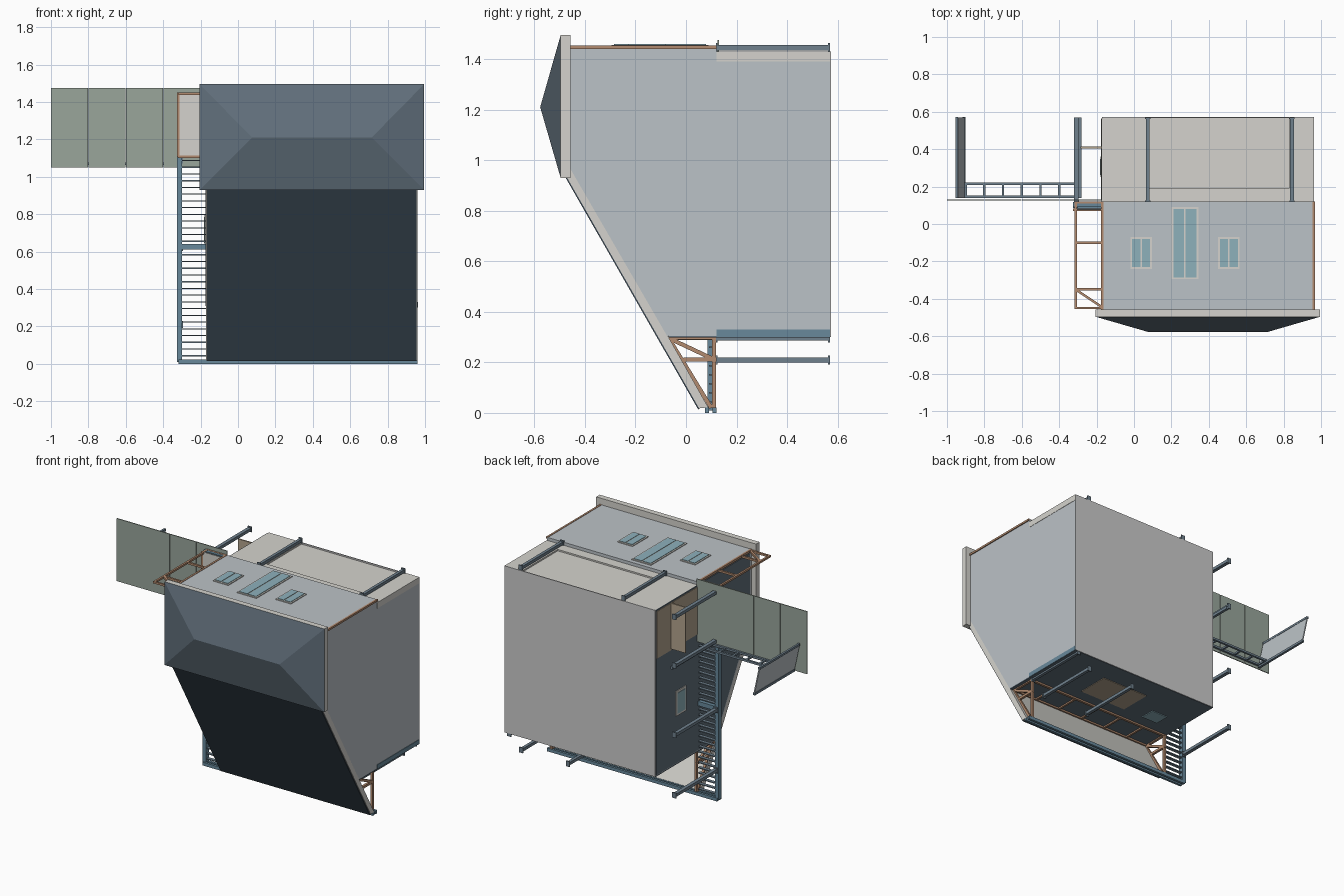
import bpy, bmesh
from mathutils import Vector

if "Cube" in bpy.data.objects:
    bpy.data.objects.remove(bpy.data.objects["Cube"])


def mat(name, r, g, b):
    m = bpy.data.materials.new(name)
    m.diffuse_color = (r, g, b, 1)
    m.use_nodes = True
    m.node_tree.nodes["Principled BSDF"].inputs["Base Color"].default_value = m.diffuse_color
    return m


PALE = mat("pale_trim", .66, .65, .61)
GREY = mat("light_wall", .50, .54, .57)
DARK = mat("dark_cladding", .05, .075, .10)
SLATE = mat("slate", .12, .16, .20)
TEAL = mat("teal_steel", .14, .25, .33)
STEEL = mat("grey_steel", .16, .22, .27)
GLASS = mat("window_glass", .27, .44, .50)
GREEN = mat("green_glass", .32, .38, .33)
BROWN = mat("copper_tube", .45, .26, .16)
WOOD = mat("timber", .45, .37, .27)


def make(name, verts, faces, m):
    me = bpy.data.meshes.new(name)
    me.from_pydata([tuple(v) for v in verts], [], faces)
    bm = bmesh.new()
    bm.from_mesh(me)
    bmesh.ops.recalc_face_normals(bm, faces=bm.faces)
    bm.to_mesh(me)
    bm.free()
    ob = bpy.data.objects.new(name, me)
    bpy.context.collection.objects.link(ob)
    if m:
        me.materials.append(m)
    return ob


def box(name, x, y, z, m):
    v = [(a, b, c) for a in x for b in y for c in z]
    f = [(0, 1, 3, 2), (4, 5, 7, 6), (0, 1, 5, 4), (2, 3, 7, 6), (0, 2, 6, 4), (1, 3, 7, 5)]
    return make(name, v, f, m)


def extrude_x(name, prof, x0, x1, m):
    n = len(prof)
    v = [(x, y, z) for x in (x0, x1) for y, z in prof]
    f = [tuple(range(n)), tuple(range(n, 2 * n))]
    f += [(i, (i + 1) % n, (i + 1) % n + n, i + n) for i in range(n)]
    return make(name, v, f, m)


def bar(name, a, b, m=BROWN, w=.013):
    """Square tube between two points."""
    a, b = Vector(a), Vector(b)
    d = (b - a).normalized()
    s = d.cross(Vector((1, 0, 0)) if abs(d.x) < .7 else Vector((0, 0, 1))).normalized()
    t = d.cross(s)
    v = [p + (s * i + t * j) * w / 2 for p in (a, b) for i, j in ((-1, -1), (1, -1), (1, 1), (-1, 1))]
    f = [(0, 1, 2, 3), (4, 5, 6, 7)] + [(i, (i + 1) % 4, (i + 1) % 4 + 4, i + 4) for i in range(4)]
    return make(name, v, f, m)


L, R = -.17, .96  # side walls of the cabin

# Cabin body
extrude_x("cabin_body", [(-.46, .97), (-.46, 1.445), (.12, 1.445), (.12, 1.40), (.57, 1.40),
                         (.57, .305), (-.075, .305)], L, R, GREY)
box("front_roof_deck", (L, R), (-.46, .12), (1.44, 1.451), GREY)
box("back_wall", (L, R), (.567, .573), (.30, 1.43), None)
box("floor_underside", (L, R), (-.07, .57), (.298, .306), SLATE)
box("floor_hatch", (.25, .6), (.2, .42), (.294, .30), WOOD)
box("floor_window", (-.02, .1), (.2, .3), (.293, .30), GLASS)
box("right_skirt", (.93, R + .003), (.12, .57), (.30, .33), TEAL)
# Back roof cap with a shallow tray
box("roof_cap_front", (L, R + .002), (.12, .19), (1.39, 1.43), PALE)
box("roof_cap_left", (L, .08), (.19, .572), (1.39, 1.43), PALE)
box("roof_cap_right", (.83, R + .002), (.19, .572), (1.39, 1.43), PALE)
box("roof_cap_tray", (.08, .83), (.19, .57), (1.39, 1.42), PALE)
for x in (L, R):
    bar("roof_edge_tube", (x, -.46, 1.447), (x, .12, 1.447))

# Skylights
for x0, x1, y0, y1 in ((.2, .345, -.295, .09), (-.02, .095, -.24, -.07), (.45, .565, -.24, -.07)):
    box("skylight_frame", (x0, x1), (y0, y1), (1.448, 1.456), PALE)
    mid = (x0 + x1) / 2
    for a, b in ((x0 + .01, mid - .004), (mid + .004, x1 - .01)):
        box("skylight_pane", (a, b), (y0 + .01, y1 - .01), (1.45, 1.459), GLASS)

# Sloping front apron
extrude_x("apron_core", [(-.47, .93), (.052, .018), (.088, .022), (-.075, .31), (-.455, .975)], L, R, PALE)
extrude_x("apron_cladding", [(-.476, .93), (.048, .014), (.056, .018), (-.468, .934)], L + .005, R - .005, DARK)

# Front hipped bay
box("bay_rim", (-.205, .995), (-.496, -.458), (.93, 1.495), PALE)
make("bay_hip", [(-.205, -.496, .93), (.995, -.496, .93), (.995, -.496, 1.495), (-.205, -.496, 1.495),
                 (.075, -.577, 1.21), (.715, -.577, 1.21)],
     [(0, 1, 5, 4), (1, 2, 5), (2, 3, 4, 5), (3, 0, 4), (0, 1, 2, 3)], SLATE)

# Left wall, doorway, open door and small window
extrude_x("left_wall_panel", [(-.44, .97), (-.44, 1.43), (.12, 1.43), (.565, 1.43), (.565, .31), (-.065, .31)],
          L - .003, L, SLATE)
box("doorway", (L - .007, L), (.13, .565), (1.10, 1.42), WOOD)
box("open_door", (-.285, L), (.405, .415), (1.11, 1.42), WOOD)
box("side_window_frame", (L - .008, L), (.25, .36), (.63, .80), PALE)
box("side_window_pane", (L - .011, L), (.262, .348), (.645, .785), GLASS)


# Wall anchor beams with end plates
def anchor(x, z, w=.02):
    box("anchor_beam", (x - w / 2, x + w / 2), (.12, .568), (z - .01, z + .01), STEEL)
    for y in (.118, .562):
        box("anchor_plate", (x - .014, x + .014), (y, y + .007), (z - .018, z + .018), STEEL)


for x in (.073, .845):
    anchor(x, 1.445)
for z in (.21, .62, 1.09, 1.42):
    anchor(-.308, z, .024)
for x in (.49, .84):
    anchor(x, .21)
anchor(.93, .297)

# Ladder on the left
box("ladder_column", (-.327, -.30), (.085, .118), (.01, 1.44), TEAL)
box("ladder_top", (-.327, L), (.09, .118), (1.42, 1.45), TEAL)
box("ladder_middle", (-.30, L), (.09, .118), (.61, .64), TEAL)
for i in range(39):
    z = .04 + i * .036
    box("ladder_tread", (-.30, L), (.092, .114), (z, z + .006), STEEL)
for y in (.075, .105):
    box("bottom_rail", (-.318, R), (y, y + .016), (0, .022), TEAL)

# Brown gallery frame at roof level with hanging panel
G, z = -.312, 1.445
for a, b in (((G, -.455), (G, .12)), ((L, -.455), (L, .12)), ((G, -.449), (L, -.449)), ((G, -.35), (L, -.35)),
             ((G, -.10), (L, -.10)), ((G, .115), (L, .115)), ((G, -.35), (L, -.445))):
    bar("gallery_tube", (*a, z), (*b, z))
box("gallery_panel", (-.315, L), (.074, .08), (1.11, 1.45), PALE)
bar("panel_side_tube", (-.32, .077, 1.105), (-.32, .077, 1.45))
bar("panel_bottom_tube", (-.32, .077, 1.108), (L, .077, 1.108))

# Copper truss under the cabin
for x in (-.155, .93):
    for a, b in (((-.075, .298), (.12, .298)), ((.11, .02), (.11, .30)), ((-.07, .298), (.10, .02)),
                 ((-.06, .292), (.11, .212)), ((-.01, .212), (.12, .212))):
        bar("truss_tube", (x, *a), (x, *b), BROWN, .016)
for y in (-.06, .11):
    bar("truss_long_tube", (L, y, .295), (R - .02, y, .295), BROWN, .016)
for i in range(1, 6):
    x = L + i * .185
    bar("truss_cross_tube", (x, -.06, .295), (x, .11, .295))

# Green glass screen, four panes
for i in range(4):
    x = -1 + i * .2
    box("screen_pane", (x + .001, x + (.199 if i < 3 else .23)), (.125, .131), (1.05, 1.475), GREEN)

# Walkway behind the screen
for y in (.145, .215):
    bar("walkway_rail", (-.905, y, 1.07), (-.285, y, 1.07), STEEL, .014)
for i in range(7):
    x = -.9 + i * .1
    bar("walkway_rung", (x, .145, 1.07), (x, .215, 1.07), STEEL, .012)
bar("walkway_near_beam", (-.29, .14, 1.07), (-.29, .57, 1.07), STEEL, .018)
bar("walkway_far_beam", (-.91, .14, 1.06), (-.91, .572, 1.06), STEEL, .016)
e = extrude_x("walkway_side_panel", [(.14, 1.055), (.57, 1.055), (.57, 1.24), (.14, 1.24)], -.912, -.904, GREY)
for v in e.data.vertices:  # lean outwards
    if v.co.z > 1.2:
        v.co.x -= .04
bar("walkway_handrail", (-.948, .14, 1.243), (-.948, .572, 1.243), STEEL, .014)
